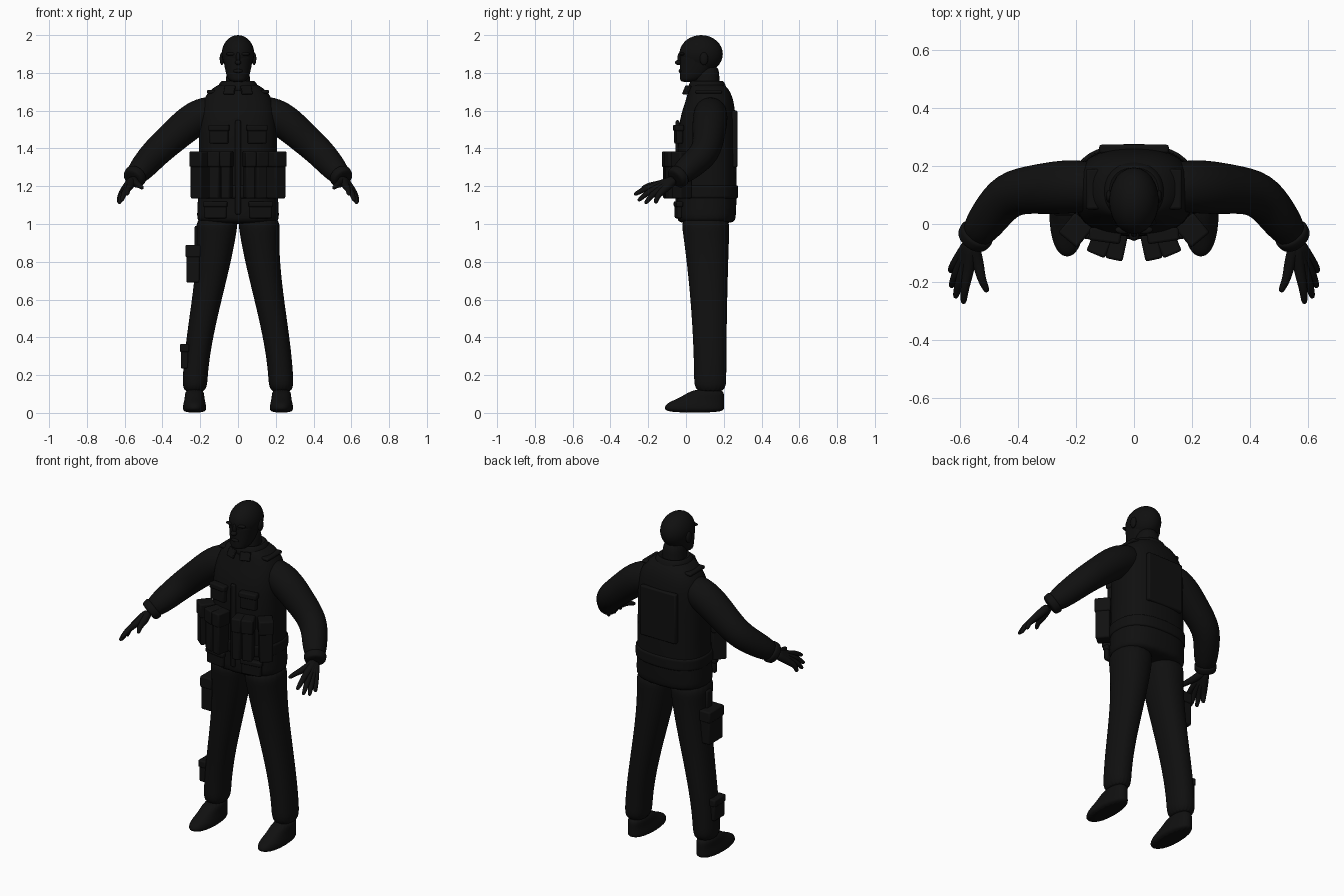
import bpy, bmesh, math
from mathutils import Vector, Matrix

cube = bpy.data.objects.get("Cube")
if cube:
    bpy.data.objects.remove(cube, do_unlink=True)

color = (.005, .005, .005, 1)
black = bpy.data.materials.new("black cloth")
black.use_nodes = True
black.diffuse_color = color
black.node_tree.nodes["Principled BSDF"].inputs["Base Color"].default_value = color


def finish(name, bm, smooth_levels=0, bevel_width=0):
    """Turn a bmesh into a shaded object with its modifiers."""
    bmesh.ops.recalc_face_normals(bm, faces=bm.faces)
    mesh = bpy.data.meshes.new(name)
    bm.to_mesh(mesh)
    bm.free()
    obj = bpy.data.objects.new(name, mesh)
    bpy.context.collection.objects.link(obj)
    mesh.materials.append(black)
    if bevel_width:
        bevel = obj.modifiers.new("bevel", "BEVEL")
        bevel.width = bevel_width
        bevel.segments = 2
    if smooth_levels:
        subdivision = obj.modifiers.new("subdivision", "SUBSURF")
        subdivision.levels = subdivision.render_levels = smooth_levels
    bpy.ops.object.select_all(action="DESELECT")
    obj.select_set(True)
    bpy.context.view_layer.objects.active = obj
    bpy.ops.object.shade_smooth_by_angle(angle=math.radians(45))


def bridge(name, rings):
    """Skin a list of point rings and cap both ends."""
    bm = bmesh.new()
    loops = [[bm.verts.new(point) for point in ring] for ring in rings]
    for lower, upper in zip(loops, loops[1:]):
        for i in range(len(lower)):
            bm.faces.new((lower[i - 1], lower[i], upper[i], upper[i - 1]))
    bm.faces.new(loops[0])
    bm.faces.new(loops[-1])
    finish(name, bm, smooth_levels=2)


def circle(count):
    """Unit circle points as cosine and sine pairs."""
    angles = [math.tau * i / count for i in range(count)]
    return [(math.cos(angle), math.sin(angle)) for angle in angles]


def loft(name, rows, square=.9, centre=lambda z: 0):
    """Stack rounded sections; each row is z, half width, front y, back y."""
    def rounded(value):
        return math.copysign(abs(value) ** square, value)

    rings = []
    for z, half, front, back in rows:
        middle, depth = (front + back) / 2, (back - front) / 2
        rings.append([(centre(z) + half * rounded(c), middle + depth * rounded(s), z)
                      for c, s in circle(20)])
    bridge(name, rings)


def tube(name, points, radii):
    """Sweep a round section of varying radius along a path."""
    rings = []
    for i, point in enumerate(points):
        following = points[min(i + 1, len(points) - 1)]
        direction = following - points[max(i - 1, 0)]
        turn = direction.to_track_quat("Z", "Y")
        rings.append([point + turn @ Vector((c, s, 0)) * radii[i] for c, s in circle(12)])
    bridge(name, rings)


def box(name, at, size, turn=0, tilt=0, bevel_width=.008):
    bm = bmesh.new()
    bmesh.ops.create_cube(bm, size=1)
    spin = Matrix.Rotation(math.radians(turn), 4, "Z") @ Matrix.Rotation(math.radians(tilt), 4, "X")
    bm.transform(Matrix.Translation(at) @ spin @ Matrix.Diagonal((*size, 1)))
    finish(name, bm, bevel_width=bevel_width)


def ball(name, at, size):
    bm = bmesh.new()
    bmesh.ops.create_uvsphere(bm, u_segments=24, v_segments=16, radius=1)
    bm.transform(Matrix.Translation(at) @ Matrix.Diagonal((*size, 1)))
    finish(name, bm)


def pouch(name, at, width, depth, height, turn=0):
    """Rounded box with an overlapping flap on its upper third."""
    x, y, z = at
    box(name, at, (width, depth, height), turn)
    box(name + "_flap", (x, y, z + height / 3),
        (width + .01, depth + .01, height / 3), turn)


def ease(t):
    return t * t * (3 - 2 * t)


# Head and neck
ball("cranium", (0, .08, 1.9), (.086, .115, .1))
jaw_rows = []
for step in range(7):
    spread = math.sqrt(step / 6)
    jaw_rows.append((1.75 + step * .025, .04 + .043 * spread, -.032, .05 + .13 * spread))
loft("jaw", jaw_rows)
loft("neck", [(1.68, .08, .03, .19), (1.75, .064, .04, .175), (1.85, .06, .05, .18)])
ball("nose_bridge", (0, -.03, 1.88), (.011, .015, .03))
ball("nose_tip", (0, -.04, 1.855), (.017, .018, .013))
ball("mouth", (0, -.03, 1.81), (.025, .009, .01))

# Jacket, collar and belt
loft("jacket", [(1, .215, -.045, .26), (1.03, .222, -.05, .266), (1.2, .21, -.045, .272),
                (1.4, .21, -.046, .265), (1.55, .21, -.04, .266), (1.66, .19, 0, .255),
                (1.72, .14, .015, .225), (1.75, .08, .03, .19)], square=.8)
loft("collar", [(1.68, .12, 0, .23), (1.74, .105, .012, .21), (1.765, .085, .03, .195),
                (1.74, .07, .04, .18)])
loft("belt", [(z, .22, -.055, .278) for z in (1.13, 1.14, 1.2, 1.21)], square=.8)
box("front_placket", (0, -.045, 1.3), (.03, .02, .5))
box("back_panel", (0, .258, 1.45), (.24, .03, .3))

for sign, side in ((1, "left_"), (-1, "right_")):
    def mirrored(x, y, z):
        return Vector((sign * x, y, z))

    # Face details on each side
    ball(side + "ear", mirrored(.085, .095, 1.875), (.012, .022, .034))
    ball(side + "brow", mirrored(.035, -.02, 1.9), (.03, .014, .009))

    # Clothing details
    box(side + "collar_tip", mirrored(.045, .004, 1.71), (.06, .014, .05), sign * 22, -25, .004)
    box(side + "shoulder_strap", mirrored(.14, .12, 1.7), (.05, .14, .02))
    pouch(side + "chest_pocket", mirrored(.1, -.04, 1.475), .1, .035, .1, sign * 8)
    pouch(side + "hem_pocket", mirrored(.12, -.04, 1.075), .12, .025, .09, sign * 8)

    # Magazine pouches follow the curve of the waist
    for place, x in (("inner", .06), ("middle", .115), ("outer", .2)):
        y = 1.6 * x * x - .085
        pouch(side + place + "_pouch", mirrored(x, y, 1.26), .04 + x / 6, .08, .25, sign * 200 * x)

    # Sleeve and cuff
    shoulder = mirrored(.22, .13, 1.57)
    elbow = mirrored(.435, .11, 1.38)
    wrist = mirrored(.56, -.06, 1.235)
    tube(side + "sleeve",
         [mirrored(.08, .13, 1.62), shoulder, shoulder.lerp(elbow, .5), elbow,
          elbow.lerp(wrist, .5), wrist], (.08, .1, .09, .083, .075, .055))
    tube(side + "cuff", [elbow.lerp(wrist, t) for t in (.8, .85, .95, 1)], (.06, .066, .062, .055))

    # Hand: each bone runs from the wrist through a knuckle to a tip
    hand = [("thumb", mirrored(.535, -.14, 1.21), mirrored(.505, -.235, 1.19))]
    for i, finger in enumerate(("index", "middle", "ring", "little")):
        t = i / 3
        knuckle = mirrored(.57, -.165, 1.2).lerp(mirrored(.61, -.13, 1.17), t)
        tip = mirrored(.588, -.275, 1.155).lerp(mirrored(.632, -.163, 1.11), t)
        tip += mirrored(.015, -.02, -.02) * math.sin(math.pi * t)
        hand.append((finger, knuckle, tip))
    for finger, knuckle, tip in hand:
        bend = knuckle.lerp(tip, .5) + mirrored(.005, -.005, .007)
        tube(side + finger + "_finger", [wrist, wrist.lerp(knuckle, .4), knuckle, bend,
                                         knuckle.lerp(tip, .9), tip],
             (.025, .024, .02, .015, .012, .006))

    # Trouser leg tapers and swings outward towards the ankle
    def leg_centre(z):
        return sign * (.23 - .12 * ease(min(z - .1, .95) / .95))

    leg_rows = []
    for step in range(11):
        t = step / 10
        leg_rows.append((.1 + .95 * t, .066 + .05 * t * t, .043 - .075 * t * t, .214 + .02 * t * t))
    loft(side + "trouser_leg", leg_rows, centre=leg_centre)

    # Shoe
    loft(side + "shoe", [(z, half, toe, .203) for z, half, toe in
                         ((0, .06, -.11), (.03, .064, -.118), (.055, .058, -.1),
                          (.08, .052, -.03), (.13, .05, .04))],
         centre=lambda z: sign * .23)

# Gear strapped to the right leg
pouch("thigh_holster", (-.238, .1, .79), .07, .13, .2)
box("holster_strap", (-.215, .1, .92), (.03, .05, .14))
pouch("ankle_pouch", (-.283, .11, .3), .04, .1, .13)
